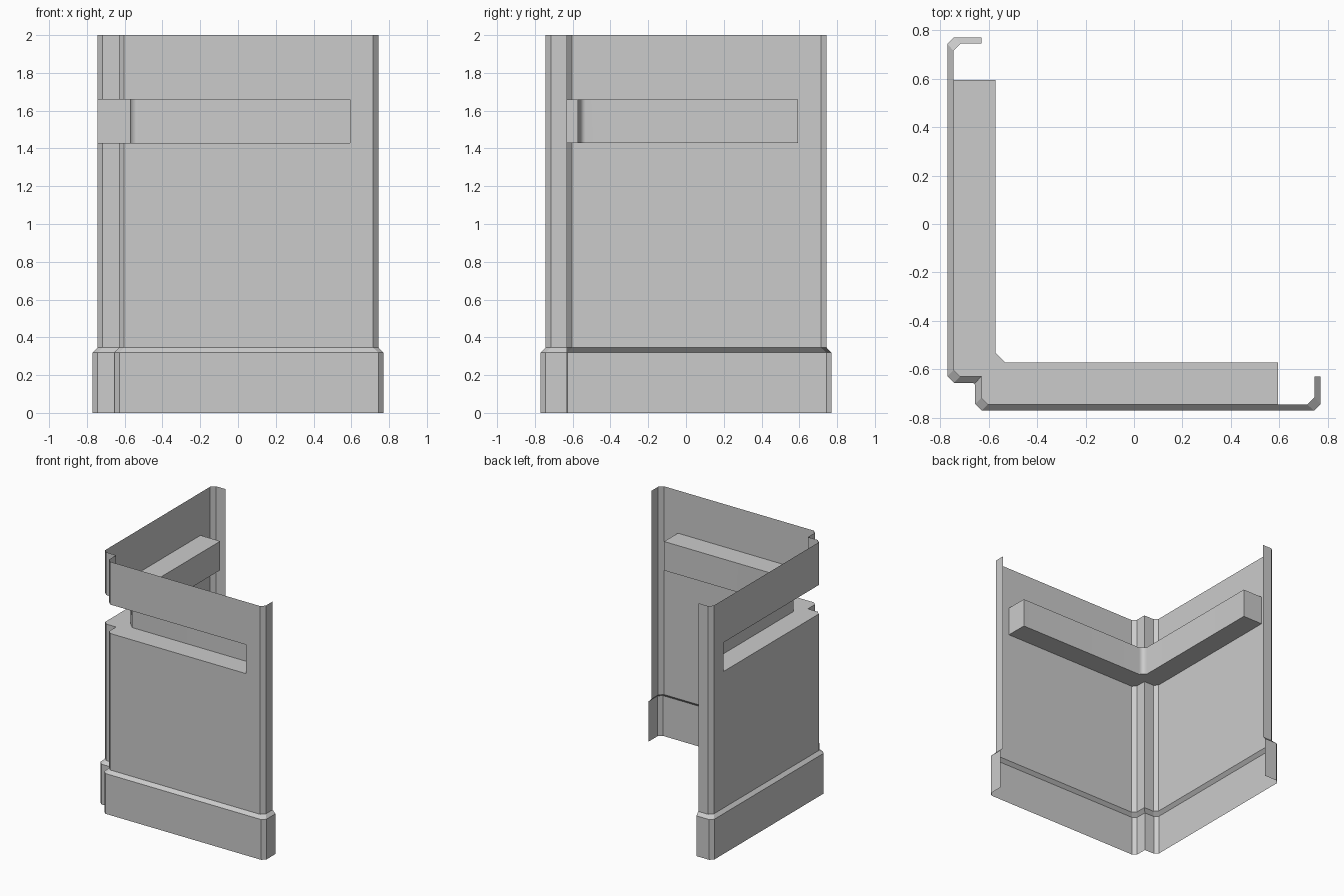
import bpy, bmesh, math

cube = bpy.data.objects.get("Cube")
if cube:
    bpy.data.objects.remove(cube, do_unlink=True)

# Single painted metal colour
GREY = (0.6, 0.6, 0.6, 1.0)
mat = bpy.data.materials.new("light grey")
mat.use_nodes = True
mat.diffuse_color = GREY
mat.node_tree.nodes["Principled BSDF"].inputs["Base Color"].default_value = GREY

SLOT_LOW, SLOT_HIGH = 1.43, 1.66   # groove heights
SLOT_END = 0.593                   # groove end along each wall


def mirrored(half):
    """Complete a plan path by reflecting it across the corner diagonal."""
    return half + [(y, x) for x, y in reversed(half[:-1])]


def finish(name, bm):
    mesh = bpy.data.meshes.new(name)
    bm.to_mesh(mesh)
    bm.free()
    mesh.materials.append(mat)
    obj = bpy.data.objects.new(name, mesh)
    bpy.context.collection.objects.link(obj)
    return obj


def loft(bm, rows, skip=lambda level, i: False):
    """Join rows of (path, z) with quads, leaving out skipped ones."""
    verts = [[bm.verts.new((x, y, z)) for x, y in path] for path, z in rows]
    for level in range(len(rows) - 1):
        a, b = verts[level], verts[level + 1]
        for i in range(len(a) - 1):
            if not skip(level, i):
                bm.faces.new((a[i], a[i + 1], b[i + 1], b[i]))
    return verts


# Plan paths, from the rear return flange to the notch in the corner
base_path = mirrored([(-0.63, 0.77), (-0.743, 0.77), (-0.77, 0.743),
                      (-0.77, SLOT_END), (-0.77, -0.628),
                      (-0.743, -0.655), (-0.657, -0.657)])
wall_path = mirrored([(-0.63, 0.745), (-0.715, 0.745), (-0.745, 0.715),
                      (-0.745, SLOT_END), (-0.745, -0.603),
                      (-0.718, -0.63), (-0.63, -0.63)])
first, last = 3, len(wall_path) - 4   # path points where the groove ends

# Sheet wall: flared skirt, sloped step, upright panel and groove opening
bm = bmesh.new()
loft(bm, [(base_path, 0), (base_path, 0.32), (wall_path, 0.345),
          (wall_path, SLOT_LOW), (wall_path, SLOT_HIGH), (wall_path, 2.0)],
     skip=lambda level, i: level == 3 and first <= i < last)
finish("corner_wall", bm)

# Recessed groove: back, end caps, floor and ceiling
back_path = mirrored([(-0.745, SLOT_END), (-0.572, SLOT_END), (-0.572, -0.53)])
back_path = back_path[:3] + [(y, x) for x, y in reversed(back_path[:3])]
mouth = wall_path[first + 1:last]
bm = bmesh.new()
low, high = loft(bm, [(back_path, SLOT_LOW), (back_path, SLOT_HIGH)])
for ring, z, up in ((low, SLOT_LOW, True), (high, SLOT_HIGH, False)):
    rim = [bm.verts.new((x, y, z)) for x, y in mouth]
    loop = rim + ring[::-1]
    bm.faces.new(loop if up else loop[::-1])
for face in bm.faces:
    face.smooth = True
groove = finish("recessed_groove", bm)

# Soft shading only across the chamfered inner corner
groove.data.set_sharp_from_angle(angle=math.radians(50))
soft = groove.modifiers.new("flat_walls", 'WEIGHTED_NORMAL')
soft.keep_sharp = True
